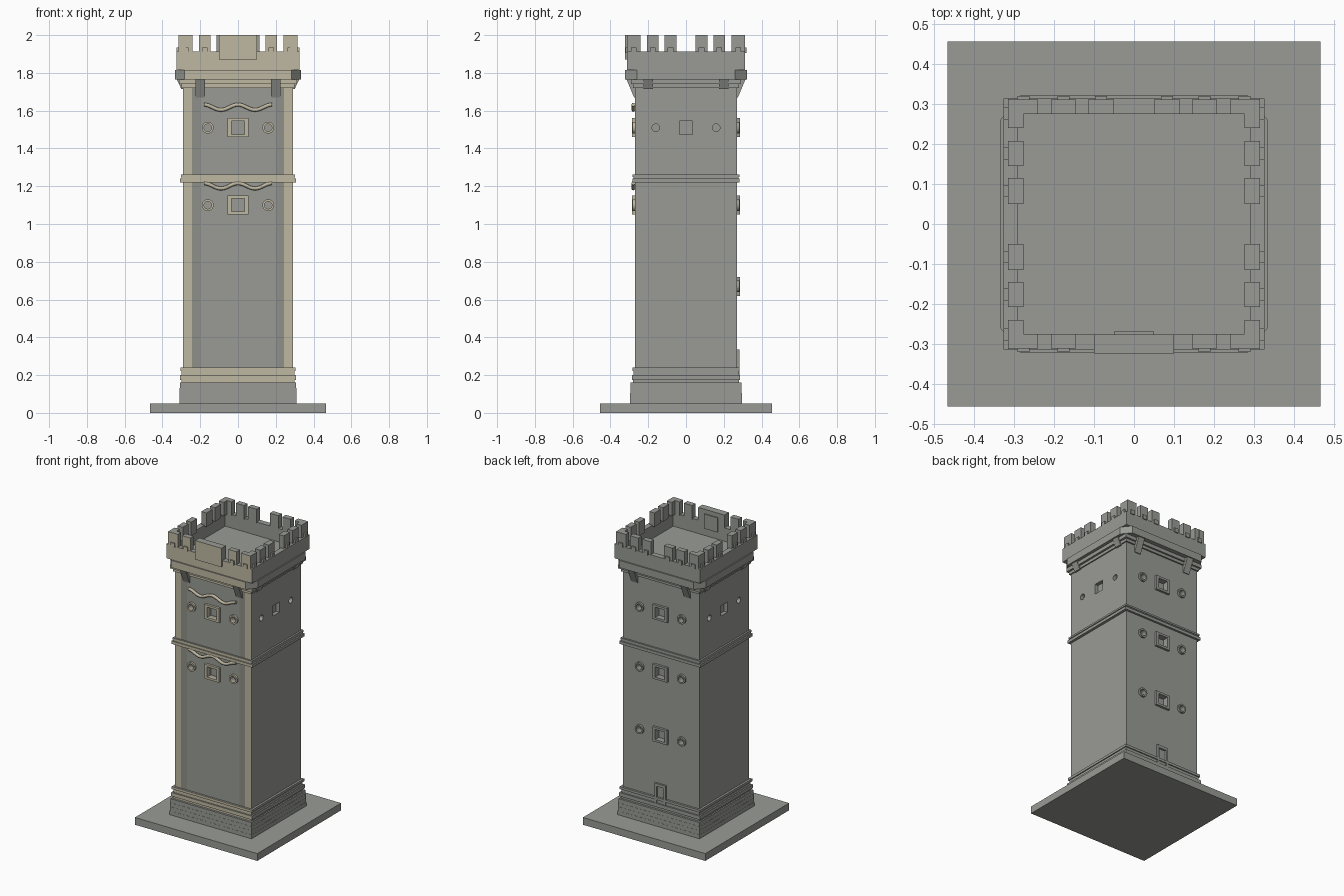
import bpy, bmesh, math
from mathutils import Vector, Matrix

if "Cube" in bpy.data.objects:
    bpy.data.objects.remove(bpy.data.objects["Cube"])


def material(name, rgb):
    m = bpy.data.materials.new(name)
    m.diffuse_color = (*rgb, 1)
    m.use_nodes = True
    m.node_tree.nodes["Principled BSDF"].inputs["Base Color"].default_value = m.diffuse_color
    return m


STONE = material("grey stone", (0.32, 0.33, 0.30))
SAND = material("sand stone", (0.52, 0.48, 0.36))
SHADE = material("dull stone", (0.28, 0.28, 0.25))


def finish(name, bm, rule=None, mats=(STONE, SAND, SHADE)):
    """Turn a bmesh into an object, colouring faces by a rule."""
    bmesh.ops.recalc_face_normals(bm, faces=bm.faces)
    bm.normal_update()
    for f in bm.faces:
        f.material_index = rule(f) if rule else 0
    me = bpy.data.meshes.new(name)
    bm.to_mesh(me)
    bm.free()
    ob = bpy.data.objects.new(name, me)
    for m in mats:
        me.materials.append(m)
    bpy.context.collection.objects.link(ob)
    return ob


def front_sand(f):
    return 1 if f.normal.y < -0.5 else 0


def all_sand(f):
    return 1


def box(bm, x0, x1, y0, y1, z0, z1):
    mat = Matrix.Translation(((x0 + x1) / 2, (y0 + y1) / 2, (z0 + z1) / 2)) @ \
        Matrix.Diagonal((abs(x1 - x0), abs(y1 - y0), abs(z1 - z0), 1))
    return bmesh.ops.create_cube(bm, size=1, matrix=mat)["verts"]


def slab(bm, hx, hy, z0, z1):
    box(bm, -hx, hx, -hy, hy, z0, z1)


def prism(bm, pts, direction):
    """Extrude a closed outline of 3D points along a direction."""
    d = Vector(direction)
    a = [bm.verts.new(p) for p in pts]
    b = [bm.verts.new(Vector(p) + d) for p in pts]
    bm.faces.new(a)
    bm.faces.new(b[::-1])
    for i in range(len(a)):
        j = (i + 1) % len(a)
        bm.faces.new((a[i], b[i], b[j], a[j]))


def frame(bm, outer, inner, y0, y1):
    """Ring between two matching (x, z) outlines, from depth y0 to y1."""
    n = len(outer)
    v = [[bm.verts.new((x, y, z)) for x, z in loop]
         for loop, y in ((outer, y0), (outer, y1), (inner, y1), (inner, y0))]
    for k in range(4):
        for i in range(n):
            j = (i + 1) % n
            bm.faces.new((v[k][i], v[k][j], v[(k + 1) % 4][j], v[(k + 1) % 4][i]))


def circle(cx, cz, r, n=20):
    return [(cx + r * math.cos(2 * math.pi * i / n), cz + r * math.sin(2 * math.pi * i / n))
            for i in range(n)]


def rect(cx, cz, hx, hz):
    return [(cx - hx, cz - hz), (cx + hx, cz - hz), (cx + hx, cz + hz), (cx - hx, cz + hz)]


HX, HY = 0.29, 0.27          # half size of the shaft
FRONT_ROWS, BACK_ROWS = (1.51, 1.10), (1.51, 1.10, 0.67)

# ground slab
bm = bmesh.new()
slab(bm, 0.465, 0.455, 0, 0.05)
finish("ground_slab", bm)

# plinth of shallow courses
bm = bmesh.new()
for i in range(4):
    slab(bm, 0.311 - 0.001 * i, 0.297 - 0.001 * i, 0.05 + 0.0275 * i, 0.0775 + 0.0275 * i)
finish("plinth", bm)

# shaft with corner strips on the front
bm = bmesh.new()
slab(bm, HX, HY, 0.16, 1.77)
for x in (-0.243, -0.2, 0.2, 0.243):
    bmesh.ops.bisect_plane(bm, geom=bm.verts[:] + bm.edges[:] + bm.faces[:],
                           plane_co=(x, 0, 0), plane_no=(1, 0, 0))


def shaft_rule(f):
    x = abs(f.calc_center_median().x)
    if f.normal.y > -0.5 or x < 0.2:
        return 0
    return 1 if x > 0.243 else 2


shaft = finish("shaft", bm, shaft_rule)

# recesses cut into the shaft for all windows
bm = bmesh.new()
D = 0.025
for s, rows in ((-1, FRONT_ROWS), (1, BACK_ROWS)):
    for z in rows:
        box(bm, -0.035, 0.035, s * (HY - D), s * 0.35, z - 0.035, z + 0.035)
        for x in (-0.16, 0.16):
            prism(bm, [(a, s * (HY - D), c) for a, c in circle(x, z, 0.02)], (0, s * 0.1, 0))
for s in (-1, 1):
    box(bm, s * (HX - D), s * 0.35, -0.035, 0.035, 1.475, 1.545)
    for y in (-0.16, 0.16):
        prism(bm, [(s * (HX - D), a, c) for a, c in circle(y, 1.51, 0.02)], (s * 0.1, 0, 0))
cutter = finish("window_cutter", bm)
cutter.hide_render = True
mod = shaft.modifiers.new("windows", "BOOLEAN")
mod.operation, mod.object, mod.solver = "DIFFERENCE", cutter, "EXACT"
bpy.context.view_layer.objects.active = shaft
bpy.ops.object.modifier_apply(modifier=mod.name)
bpy.data.objects.remove(cutter)

# raised window frames, front and back
for name, s, rows, rule in (("front_window_frames", -1, FRONT_ROWS, all_sand),
                            ("back_window_frames", 1, BACK_ROWS, None)):
    bm = bmesh.new()
    for z in rows:
        frame(bm, rect(0, z, 0.055, 0.05), rect(0, z, 0.035, 0.035), s * 0.265, s * 0.286)
        for x in (-0.16, 0.16):
            frame(bm, circle(x, z, 0.031), circle(x, z, 0.02), s * 0.265, s * 0.284)
    finish(name, bm, rule)

# back door surround
bm = bmesh.new()
for s in (-1, 1):
    box(bm, s * 0.028, s * 0.042, 0.265, 0.283, 0.2, 0.335)
box(bm, -0.028, 0.028, 0.265, 0.283, 0.315, 0.335)
finish("back_door_frame", bm)

# string courses around the shaft
bm = bmesh.new()
for hx, hy, z0, z1 in ((0.298, 0.28, 0.16, 0.175), (0.308, 0.287, 0.175, 0.2),
                       (0.298, 0.277, 0.2, 0.223), (0.305, 0.284, 0.223, 0.24),
                       (0.308, 0.284, 1.22, 1.24), (0.298, 0.277, 1.24, 1.25),
                       (0.302, 0.282, 1.25, 1.262), (0.298, 0.28, 1.72, 1.74),
                       (0.312, 0.292, 1.74, 1.765)):
    slab(bm, hx, hy, z0, z1)
finish("string_courses", bm, front_sand)

# wavy mouldings above the front windows
for i, z in enumerate((1.618, 1.202)):
    cu = bpy.data.curves.new("wave", "CURVE")
    cu.dimensions = "3D"
    cu.bevel_depth, cu.bevel_resolution, cu.use_fill_caps = 0.01, 2, True
    sp = cu.splines.new("POLY")
    sp.points.add(32)
    for k, p in enumerate(sp.points):
        x = -0.18 + 0.36 * k / 32
        p.co = (x, -0.279, z + 0.014 * math.cos(x * 2 * math.pi / 0.18), 1)
    tmp = bpy.data.objects.new("wave", cu)
    bpy.context.collection.objects.link(tmp)
    me = bpy.data.meshes.new_from_object(tmp.evaluated_get(bpy.context.evaluated_depsgraph_get()))
    bpy.data.objects.remove(tmp)
    me.materials.clear()
    me.materials.append(SAND)
    bpy.context.collection.objects.link(bpy.data.objects.new(f"wavy_moulding_{i + 1}", me))

# wedge brackets below the parapet
bm = bmesh.new()
for s in (-1, 1):
    for c in (-0.2, 0.2):
        prism(bm, [(c - 0.024, s * 0.265, 1.67), (c - 0.024, s * 0.275, 1.67),
                   (c - 0.024, s * 0.315, 1.766), (c - 0.024, s * 0.265, 1.766)], (0.048, 0, 0))
        prism(bm, [(s * 0.28, c - 0.025, 1.715), (s * 0.3, c - 0.025, 1.715),
                   (s * 0.325, c - 0.025, 1.766), (s * 0.28, c - 0.025, 1.766)], (0, 0.05, 0))
finish("brackets", bm)

# ledge with cut corners
bm = bmesh.new()
prism(bm, [(0.333, -0.26, 1.765), (0.333, 0.26, 1.765), (0.283, 0.322, 1.765), (-0.283, 0.322, 1.765),
           (-0.333, 0.26, 1.765), (-0.333, -0.26, 1.765), (-0.283, -0.322, 1.765), (0.283, -0.322, 1.765)],
      (0, 0, 0.05))
finish("parapet_ledge", bm, lambda f: 1 if f.normal.y < -0.9 else 0)

# roof floor and parapet walls
bm = bmesh.new()
slab(bm, 0.3, 0.285, 1.8, 1.82)
finish("roof_floor", bm)
bm = bmesh.new()
for s in (-1, 1):
    box(bm, -0.326, 0.326, s * 0.275, s * 0.313, 1.815, 1.912)
    box(bm, s * 0.29, s * 0.326, -0.275, 0.275, 1.815, 1.912)


def outer_front(f):
    return 1 if f.normal.y < -0.5 and f.calc_center_median().y < -0.3 else 0


finish("parapet", bm, outer_front)

# merlons with small blocks at their feet
SPANS = ((0.05, 0.115), (0.145, 0.207), (0.24, 0.312))
bm, feet = bmesh.new(), bmesh.new()
for s in (-1, 1):
    for t in (-1, 1):
        for k, (a, b) in enumerate(SPANS):
            m = t * (a + b) / 2
            box(bm, s * 0.275, s * 0.314, t * a, t * b, 1.905, 2)
            box(feet, s * 0.31, s * 0.325, m - 0.015, m + 0.015, 1.905, 1.935)
            if s == -1 and k == 0:
                continue
            box(bm, t * a, t * b, s * 0.274, s * 0.311, 1.905, 2)
            box(feet, m - 0.015, m + 0.015, s * 0.305, s * 0.319, 1.905, 1.935)
finish("merlons", bm, outer_front)
finish("merlon_feet", feet, front_sand)

# broad front panel with an inner plate
bm = bmesh.new()
box(bm, -0.1, 0.1, -0.323, -0.275, 1.87, 2)
box(bm, -0.05, 0.05, -0.285, -0.268, 1.87, 1.97)
finish("front_panel", bm, outer_front)
